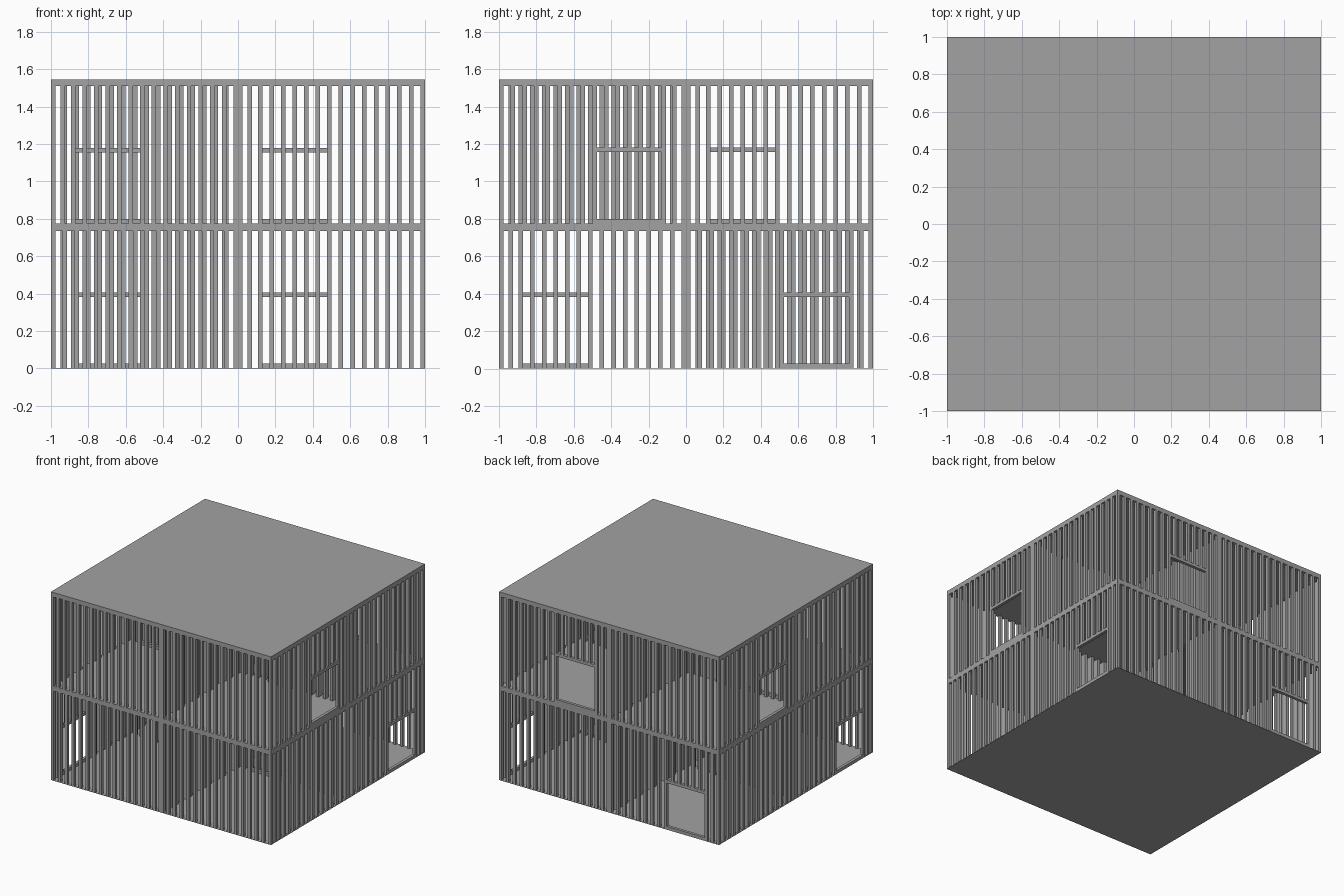
import bpy, bmesh, math
from mathutils import Matrix, Vector

default = bpy.data.objects.get("Cube")
if default:
    bpy.data.objects.remove(default, do_unlink=True)

grey = bpy.data.materials.new("plain_grey")
grey.use_nodes = True
colour = (0.36, 0.36, 0.36, 1)
grey.diffuse_color = colour
grey.node_tree.nodes["Principled BSDF"].inputs["Base Color"].default_value = colour

HEIGHT = 0.773           # one storey
ROOF = 0.037             # roof slab thickness
BAR = 0.024              # square bar width
HALF = BAR / 2
DOOR_A, DOOR_B = 0.118, 0.488    # door post positions along the wall
DOOR_TOP = 0.395
FLOOR = 0.003

# Bar spacing: short side, door opening, long side
infill = [DOOR_A + (DOOR_B - DOOR_A) * i / 6 for i in range(1, 6)]
long_side = [DOOR_B + (1 - HALF - DOOR_B) * i / 8 for i in range(1, 9)]
positions = [HALF, 0.063, DOOR_A] + infill + [DOOR_B] + long_side


def box(bm, low, high):
    low, high = Vector(low), Vector(high)
    size = high - low
    matrix = Matrix.Translation((low + high) / 2) @ Matrix.Diagonal((*size, 1))
    bmesh.ops.create_cube(bm, size=1, matrix=matrix)


def finish(bm, name, matrix):
    mesh = bpy.data.meshes.new(name)
    bm.to_mesh(mesh)
    bm.free()
    mesh.materials.append(grey)
    part = bpy.data.objects.new(name, mesh)
    part.matrix_world = matrix
    bpy.context.collection.objects.link(part)


def slab(name, z0, z1, matrix):
    bm = bmesh.new()
    box(bm, (-0.5, -0.5, z0), (0.5, 0.5, z1))
    finish(bm, name, matrix)


def upright(bm, x, y, z0=FLOOR):
    box(bm, (x - HALF, y - HALF, z0), (x + HALF, y + HALF, HEIGHT - ROOF))


def room(label, x, y, z, turn):
    matrix = Matrix.Translation((x, y, z)) @ Matrix.Rotation(turn, 4, 'Z')
    edge = 0.5 - HALF
    slab(label + "_floor", 0, FLOOR, matrix)
    slab(label + "_roof", HEIGHT - ROOF, HEIGHT, matrix)

    # Plain wall opposite the door
    bm = bmesh.new()
    for s in positions:
        upright(bm, s - 0.5, -edge)
    finish(bm, label + "_plain_wall", matrix)

    # Side walls, sharing the corner posts of the other two walls
    for side, name in ((-1, "_first_side_wall"), (1, "_second_side_wall")):
        bm = bmesh.new()
        for s in positions[1:-1]:
            upright(bm, side * edge, s - 0.5)
        finish(bm, label + name, matrix)

    # Door wall: bars over the opening stop at the lintel
    bm = bmesh.new()
    for s in positions:
        upright(bm, s - 0.5, edge, DOOR_TOP if s in infill else FLOOR)
    finish(bm, label + "_door_wall", matrix)

    # Lintel and threshold
    bm = bmesh.new()
    a, b = DOOR_A - 0.5, DOOR_B - 0.5
    box(bm, (a, edge - HALF, DOOR_TOP - HALF), (b, edge + HALF, DOOR_TOP + HALF))
    box(bm, (a - HALF, edge - HALF, FLOOR), (b + HALF, edge + HALF, FLOOR + BAR))
    finish(bm, label + "_door_frame", matrix)


# Which way the door of each room faces
BACK, LEFT, RIGHT = 0, math.pi / 2, -math.pi / 2
rooms = {
    "lower": {(1, 1): RIGHT, (-1, 1): BACK, (-1, -1): LEFT, (1, -1): BACK},
    "upper": {(1, 1): BACK, (-1, 1): LEFT, (-1, -1): BACK, (1, -1): RIGHT},
}
for level, (storey, corners) in enumerate(rooms.items()):
    for (sx, sy), turn in corners.items():
        label = "_".join((storey, "back" if sy > 0 else "front",
                          "left" if sx > 0 else "right", "room"))
        room(label, sx / 2, sy / 2, level * HEIGHT, turn)
